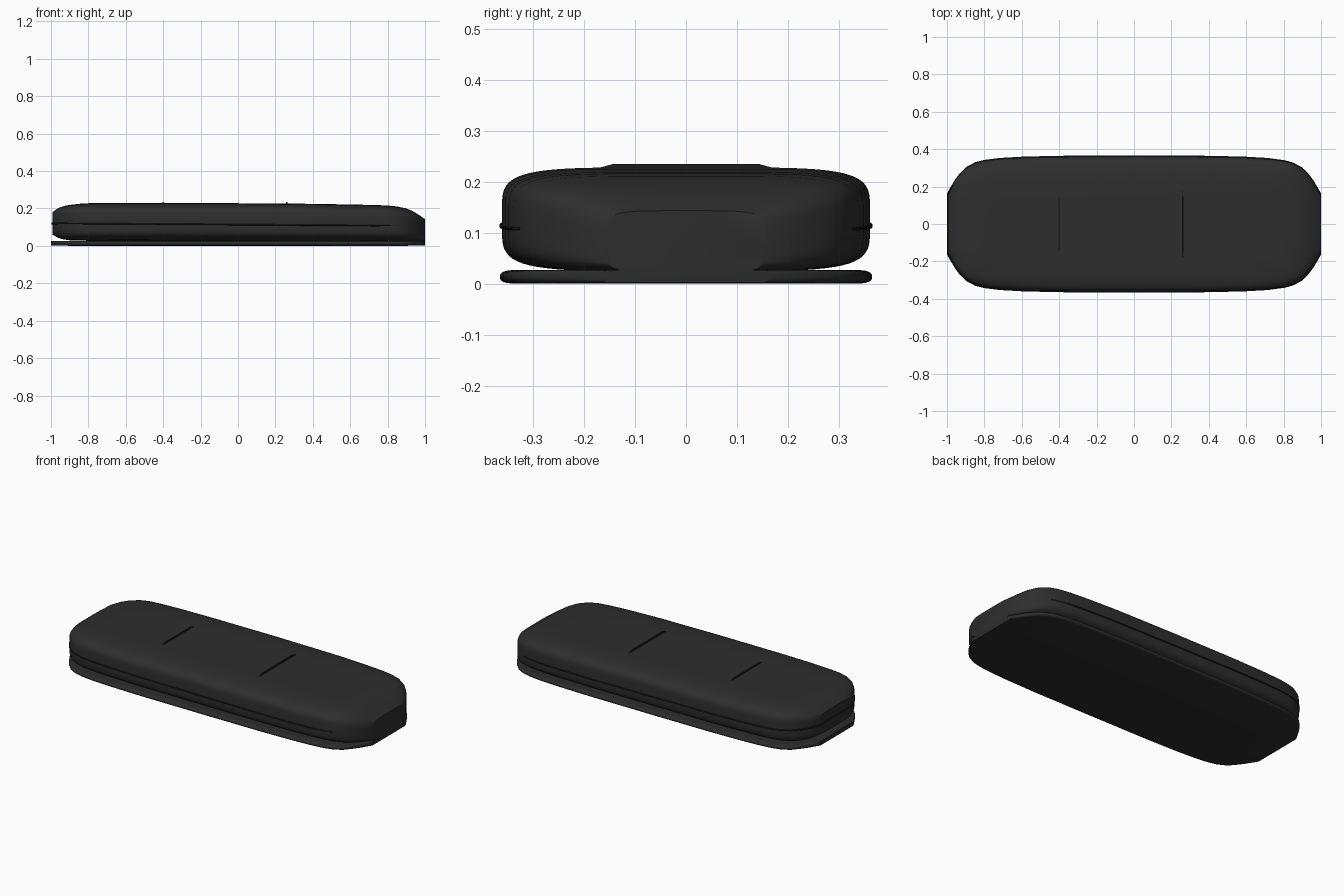
import bpy, bmesh, math

if "Cube" in bpy.data.objects:
    bpy.data.objects.remove(bpy.data.objects["Cube"])


def material(name, rgb):
    m = bpy.data.materials.new(name)
    m.diffuse_color = (*rgb, 1)
    m.use_nodes = True
    m.node_tree.nodes["Principled BSDF"].inputs["Base Color"].default_value = m.diffuse_color
    return m


SHELL = material("charcoal shell", (0.027, 0.027, 0.027))
PLATE = material("base charcoal", (0.025, 0.025, 0.025))
SEAM = material("seam black", (0.012, 0.012, 0.012))


def spow(v, p):
    return math.copysign(abs(v) ** p, v)


def loft(name, rows, mat, a=5.0, b=5.0, n=64):
    """Superelliptic sections along x; rows are (x, half width, bottom, top)."""
    bm = bmesh.new()
    rings = []
    for x, w, lo, hi in rows:
        ring = []
        for i in range(n):
            t = 2 * math.pi * (i + 0.5) / n
            y = w * spow(math.cos(t), 2 / a)
            z = (lo + hi) / 2 + (hi - lo) / 2 * spow(math.sin(t), 2 / b)
            ring.append(bm.verts.new((x, y, z)))
        rings.append(ring)
    for r, s in zip(rings, rings[1:]):
        for i in range(n):
            j = (i + 1) % n
            bm.faces.new((r[i], r[j], s[j], s[i]))
    bm.faces.new(rings[0])
    bm.faces.new(rings[-1])
    bmesh.ops.recalc_face_normals(bm, faces=bm.faces[:])
    me = bpy.data.meshes.new(name)
    bm.to_mesh(me)
    bm.free()
    ob = bpy.data.objects.new(name, me)
    bpy.context.collection.objects.link(ob)
    me.materials.append(mat)
    bpy.ops.object.select_all(action='DESELECT')
    ob.select_set(True)
    bpy.context.view_layer.objects.active = ob
    bpy.ops.object.shade_smooth_by_angle(angle=math.radians(40))
    return ob


# Plan outline: half width against distance from the middle
OUTLINE = [(0, .361), (.4, .36), (.6, .355), (.72, .348), (.8, .338), (.85, .325),
           (.9, .298), (.93, .268), (.96, .228), (1.0, .16)]
FULL = [(-x, w) for x, w in reversed(OUTLINE[1:])] + OUTLINE


def lerp(table, x):
    for (x0, v0), (x1, v1) in zip(table, table[1:]):
        if x <= x1:
            return v0 + (v1 - v0) * (x - x0) / (x1 - x0)
    return table[-1][1]


TOP = [(-1, .18), (-.96, .203), (-.93, .213), (-.9, .219), (-.85, .225), (-.8, .228),
       (0, .228), (.4, .225), (.72, .219), (.8, .216), (.85, .211), (.9, .2),
       (.93, .188), (.96, .17), (1, .143)]
BOTTOM = [(-1, .06), (-.96, .042), (-.93, .034), (-.9, .03), (-.8, .027), (.8, .024), (1, .022)]

# Main rounded shell with flat cut ends
loft("case_shell", [(max(x, -.992), w, lerp(BOTTOM, x), lerp(TOP, x)) for x, w in FULL], SHELL)

# Thin base plate with rounded rim
loft("base_plate", [(x, w + .004, 0.002 if abs(x) > .9 else 0, .027) for x, w in FULL],
     PLATE, a=40, b=2, n=32)

# Thin ridge along the sides, running slightly downhill and fading before the front end
loft("side_ridge", [(max(x, -.996), w + (.005 if x < .8 else 0.002), .108 - .007 * x, .119 - .007 * x)
                    for x, w in FULL if x < .88], SEAM, a=40, b=2, n=24)

# Raised cross seams on the lid
for name, x, half in (("rear_lid_seam", -.4, .19), ("front_lid_seam", .26, .22)):
    bpy.ops.mesh.primitive_cube_add(size=1, location=(x, 0, .224))
    ob = bpy.context.object
    ob.name = name
    ob.scale = (.009, half * 2, .021)
    bpy.ops.object.transform_apply(location=False, rotation=False, scale=True)
    # taper the ends down into the lid
    for v in ob.data.vertices:
        if v.co.z > 0:
            v.co.y *= .65
    ob.data.materials.append(SEAM)
